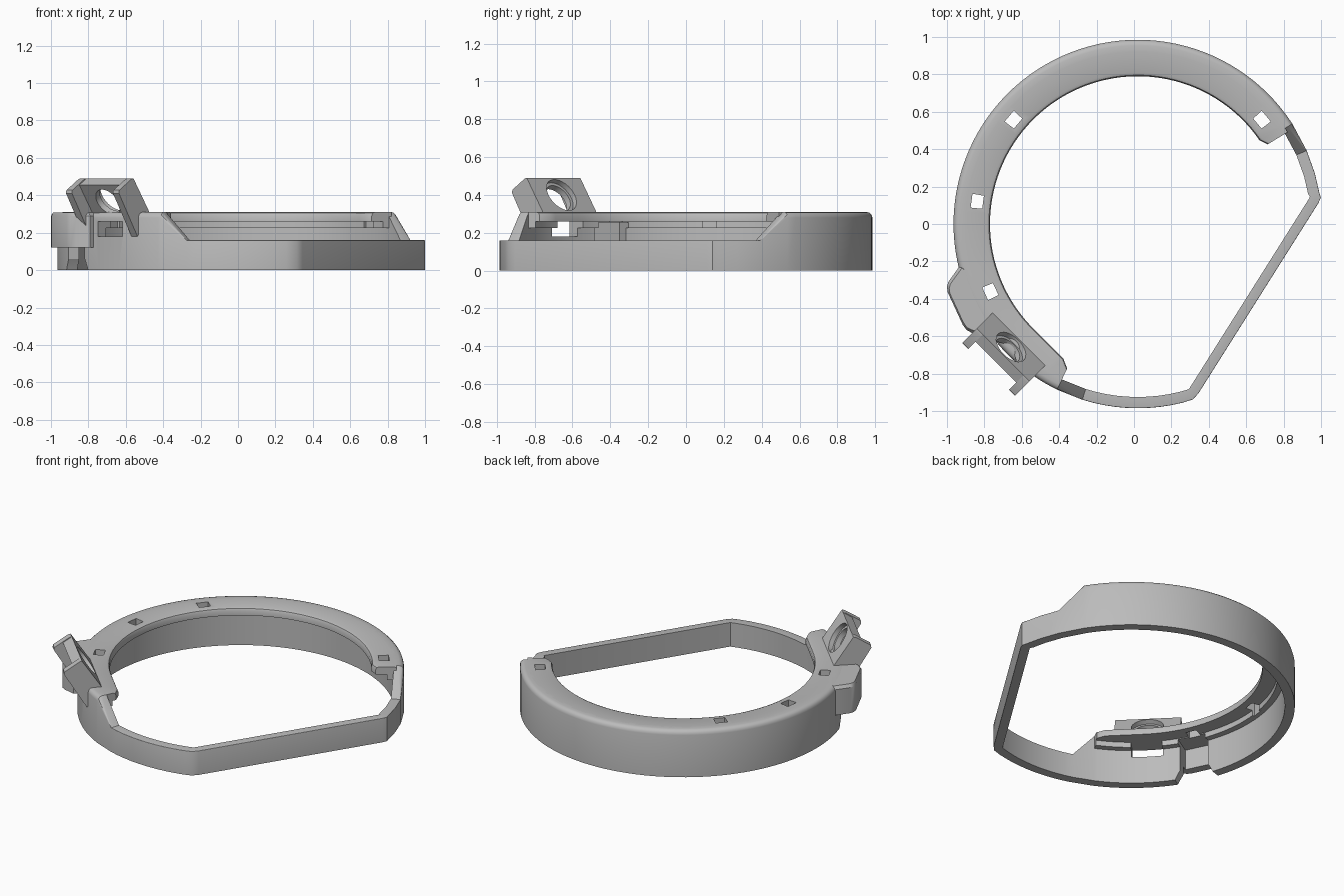
import bpy, bmesh, math
from mathutils import Vector

if "Cube" in bpy.data.objects:
    bpy.data.objects.remove(bpy.data.objects["Cube"])

CX = 0.02           # ring centre x
TOP, LOW = 0.31, 0.16
grey = bpy.data.materials.new("plain grey")
grey.diffuse_color = (0.5, 0.5, 0.5, 1)
grey.use_nodes = True
grey.node_tree.nodes["Principled BSDF"].inputs["Base Color"].default_value = grey.diffuse_color


def make(name, bm):
    bmesh.ops.recalc_face_normals(bm, faces=bm.faces)
    me = bpy.data.meshes.new(name)
    bm.to_mesh(me)
    bm.free()
    me.materials.append(grey)
    ob = bpy.data.objects.new(name, me)
    bpy.context.collection.objects.link(ob)
    return ob


def sweep(name, sections, closed=False):
    """Skin a list of equal-length point loops."""
    bm = bmesh.new()
    rings = [[bm.verts.new(p) for p in s] for s in sections]
    n = len(rings[0])
    pairs = list(zip(rings, rings[1:]))
    if closed:
        pairs.append((rings[-1], rings[0]))
    else:
        bm.faces.new(rings[0])
        bm.faces.new(rings[-1])
    for a, b in pairs:
        for i in range(n):
            j = (i + 1) % n
            bm.faces.new((a[i], a[j], b[j], b[i]))
    return make(name, bm)


def hull(name, points):
    bm = bmesh.new()
    for p in points:
        bm.verts.new(p)
    bmesh.ops.convex_hull(bm, input=bm.verts)
    return make(name, bm)


def polar(r, deg, z=0.0):
    a = math.radians(deg)
    return Vector((CX + r * math.cos(a), r * math.sin(a), z))


def local(u, v, z):
    """u = outward at 225 degrees, v = along the tangent."""
    return Vector(((v - u) / math.sqrt(2), (-u - v) / math.sqrt(2), z))


def boolean(ob, other, op='DIFFERENCE'):
    m = ob.modifiers.new("bool", 'BOOLEAN')
    m.operation, m.solver, m.object = op, 'EXACT', other
    bpy.context.view_layer.objects.active = ob
    bpy.ops.object.modifier_apply(modifier=m.name)


def wall_height(deg):
    if deg < 140:
        t = (deg - 23.5) / 9.5
    else:
        t = (252.5 - deg) / 8.5
    return LOW + (TOP - LOW) * min(1, max(0, t))


# outer wall: tall round back, sloped ends, low front with a straight chord
def wall_section(outer, inner, h):
    f = 0.003 + 0.027 * (h - LOW) / (TOP - LOW)
    d = (inner - outer).normalized()
    sec = [outer.copy()]
    for k in range(4):
        a = math.pi / 2 * k / 3
        sec.append(outer + d * f * (1 - math.cos(a)) + Vector((0, 0, h - f + f * math.sin(a))))
    return sec + [inner + Vector((0, 0, h)), inner.copy()]


angles = sorted([10, 16, 23.5, 33, 244, 252.5] + [36 + 3 * i for i in range(70)]
                + [256 + 3.5 * i for i in range(9)])
stations = [wall_section(polar(0.985, a), polar(0.925, a), wall_height(a)) for a in angles]
corners = [((0.315, -0.938), (0.292, -0.884)), ((0.345, -0.905), (0.298, -0.876)),
           ((0.985, 0.11), (0.938, 0.139)), ((0.999, 0.14), (0.94, 0.148))]
for o, i in corners:
    stations.append(wall_section(Vector((*o, 0)), Vector((*i, 0)), LOW))
wall = sweep("ring_wall", stations, True)


# top flange, its inner edge turning straight at the sensor side
def inner_r(a):
    return 0.79 / math.cos(math.radians(a - 225)) if a > 225 else 0.79


sections = []
first, last, count = 31.5, 244.0, 72
for i in range(count + 1):
    a = first + (last - first) * i / count
    r = inner_r(a)
    if i in (0, count):
        r += 0.025          # clipped corner
    prof = [(0.94, TOP), (r + 0.02, TOP), (r + 0.006, TOP - 0.006), (r, TOP - 0.02),
            (r, 0.26), (0.885, 0.26), (0.885, 0.225), (0.94, 0.225)]
    sections.append([polar(p, a, z) for p, z in prof])
flange = sweep("top_flange", sections)

# connector housing bulging out of the left side
outline = [(-0.925, -0.215), (-0.993, -0.31), (-1.0, -0.335), (-0.996, -0.365),
           (-0.915, -0.54), (-0.895, -0.567), (-0.865, -0.583), (-0.79, -0.6)]
outline += [tuple(polar(0.95, a)[:2]) for a in (216, 210, 204, 198, 194)]
mid = Vector((-0.88, -0.42))
bottom = [Vector((x, y, 0.12)) for x, y in outline]
shoulder = [Vector((x, y, TOP - 0.02)) for x, y in outline]
rim = [Vector((*Vector(p).lerp(mid, 0.1), TOP - 0.001)) for p in outline]
housing = sweep("connector_housing", [bottom, shoulder, rim])

# connector gap through the wall, flared at the bottom
gap = hull("gap_cutter", [polar(r, a, z) for r in (0.87, 1.025)
                          for a in (200, 211.5) for z in (-0.05, 0.255)])
flare = hull("flare_cutter", [polar(r, a, z) for r in (0.87, 1.05)
                              for a, z in ((198, -0.001), (213.5, -0.001), (200, 0.06), (211.5, 0.06))])
# window under the sensor mount
window = hull("window_cutter", [local(u, v, z) for u in (0.83, 1.15)
                                for v in (-0.095, 0.095) for z in (0.18, 0.26)])
for ob, cutters in ((wall, (gap, flare, window)), (flange, (gap, window)), (housing, (gap,))):
    for c in cutters:
        boolean(ob, c)

# four square slots through the flange
slots = []
for a in (40, 140, 172, 204.6):
    s = hull("slot_cutter", [polar(r, a + d, z) for r in (0.836, 0.898)
                             for d in (-2.4, 2.4) for z in (0.2, 0.4)])
    boolean(flange, s)
    slots.append(s)


# tilted sensor mount: plate with a stepped round hole between two side cheeks
def prism(name, profile, v0, v1):
    return sweep(name, [[local(u, v, z) for u, z in profile] for v in (v0, v1)])


plate = [(0.99, 0.49), (1.045, 0.455), (0.925, 0.275), (0.87, 0.31)]
cheek = [(0.982, 0.478), (0.99, 0.49), (1.005, 0.487), (1.098, 0.427), (1.1, 0.41),
         (0.96, 0.18), (0.87, 0.31)]
mount = prism("sensor_mount", plate, -0.18, 0.18)
cheeks = [prism("cheek", cheek, -0.2, -0.155), prism("cheek", cheek, 0.155, 0.2)]
for c in cheeks:
    boolean(mount, c, 'UNION')

centre = Vector((0.93, 0.40))
axis = Vector((0.832, -0.555))      # outward and down, in (u, z)
along = Vector((0.555, 0.832))


def bore(radius, d0, d1):
    secs = []
    for d in (d0, d1):
        ring = []
        for k in range(32):
            t = math.tau * k / 32
            q = centre + axis * d + along * radius * math.sin(t)
            ring.append(local(q.x, radius * math.cos(t), q.y))
        secs.append(ring)
    return sweep("bore_cutter", secs)


bores = [bore(0.098, -0.05, 0.03), bore(0.08, -0.05, 0.2)]
for b in bores:
    boolean(mount, b)

# remove helpers, then shade
for ob in [gap, flare, window] + slots + cheeks + bores:
    bpy.data.objects.remove(ob)
for ob in (wall, flange, housing, mount):
    bpy.ops.object.select_all(action='DESELECT')
    ob.select_set(True)
    bpy.context.view_layer.objects.active = ob
    bpy.ops.object.shade_smooth_by_angle(angle=math.radians(32))
